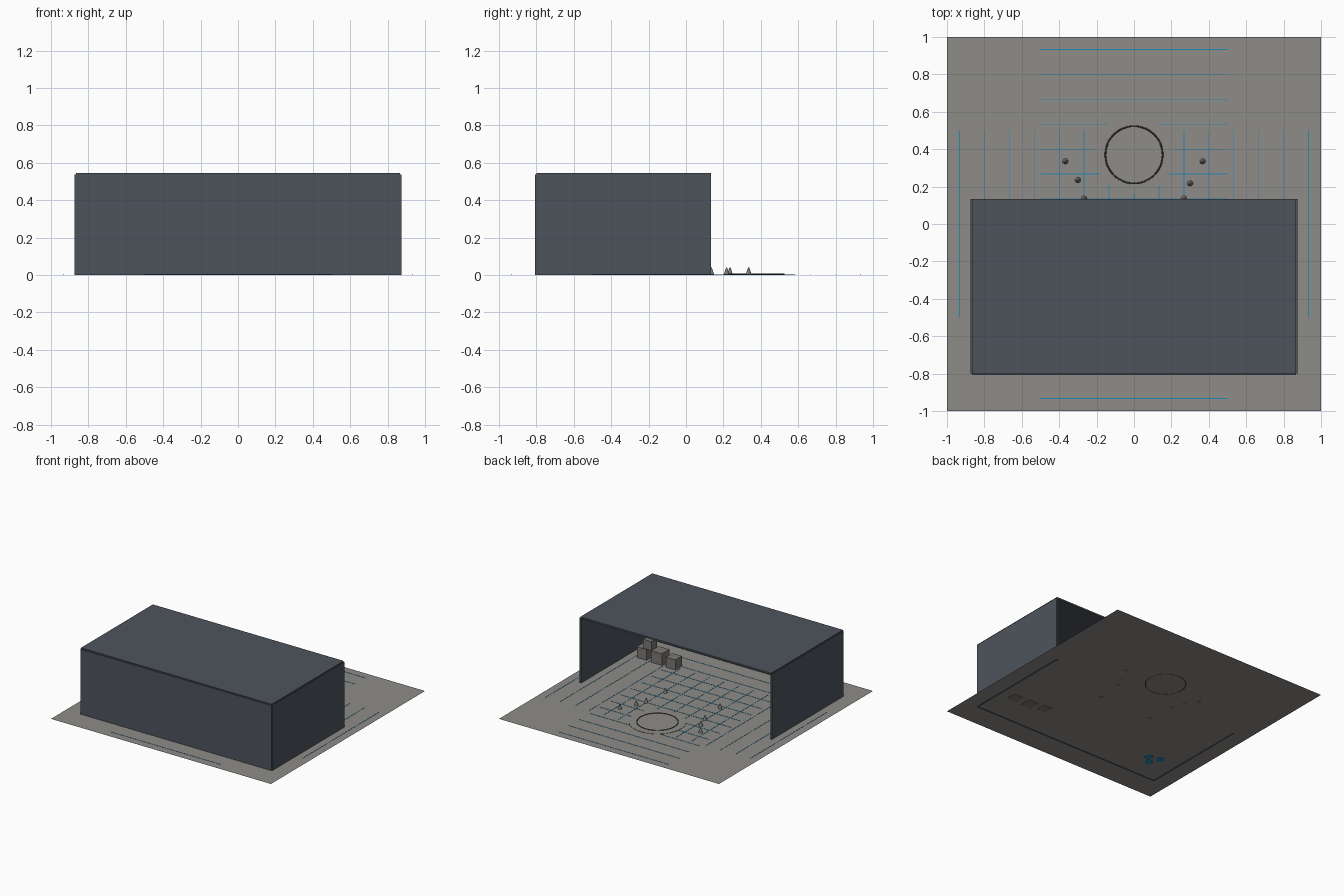
import bpy
import math

if "Cube" in bpy.data.objects:
    bpy.data.objects.remove(bpy.data.objects["Cube"])


def material(name, rgb):
    m = bpy.data.materials.new(name)
    m.diffuse_color = (*rgb, 1.0)
    m.use_nodes = True
    m.node_tree.nodes["Principled BSDF"].inputs["Base Color"].default_value = m.diffuse_color
    return m


CONCRETE = material("concrete grey", (0.275, 0.262, 0.245))
STEEL = material("slate steel", (0.076, 0.088, 0.108))
BLUE = material("marking blue", (0.02, 0.24, 0.46))
DARK = material("dark metal", (0.06, 0.057, 0.055))
CRATE = material("crate grey", (0.20, 0.19, 0.18))


def finish(name, mat):
    ob = bpy.context.object
    ob.name = name
    ob.data.materials.append(mat)
    return ob


def box(name, low, high, mat):
    mid = [(a + b) / 2 for a, b in zip(low, high)]
    bpy.ops.mesh.primitive_cube_add(size=1, location=mid)
    ob = finish(name, mat)
    ob.scale = [b - a for a, b in zip(low, high)]
    return ob


def cylinder(name, x, y, z0, z1, r, mat, sides=24, r_top=None):
    bpy.ops.mesh.primitive_cone_add(vertices=sides, radius1=r,
                                    radius2=r if r_top is None else r_top,
                                    depth=z1 - z0, location=(x, y, (z0 + z1) / 2))
    return finish(name, mat)


# Ground sheet
bpy.ops.mesh.primitive_plane_add(size=2, location=(0, 0, 0.002))
finish("ground", CONCRETE)

# Hangar: two side walls, closed front wall, flat roof, open towards +y
T = 0.0065
for side, label in ((-1, "left"), (1, "right")):
    x = side * 0.867
    box(f"{label}_wall", (x - T, -0.80, 0), (x + T, 0.133, 0.536), STEEL)
box("front_wall", (-0.867, -0.80 - T, 0), (0.867, -0.80 + T, 0.536), STEEL)
box("roof", (-0.867, -0.80, 0.532), (0.867, 0.133, 0.545), STEEL)

# Painted floor grid in both directions
W = 0.002
for i in range(-7, 8):
    p = i * 2 / 15
    box("floor_line_along", (p - W, -0.5, 0.0025), (p + W, 0.5, 0.004), BLUE)
    box("floor_line_across", (-0.5, p - W, 0.0025), (0.5, p + W, 0.004), BLUE)

# Landing pad with a raised ring
cylinder("landing_pad", 0, 0.37, 0.0025, 0.005, 0.213, CONCRETE, 48)
bpy.ops.mesh.primitive_torus_add(major_segments=48, minor_segments=8,
                                 major_radius=0.153, minor_radius=0.0045,
                                 location=(0, 0.37, 0.0045))
finish("landing_ring", DARK)

# Marker cones in two rows beside the pad
for x, y in ((0.367, 0.335), (0.30, 0.217), (0.267, 0.135), (0.25, -0.09),
             (-0.367, 0.335), (-0.30, 0.235), (-0.267, 0.135), (-0.24, -0.10)):
    cylinder("marker_cone", x, y, 0, 0.04, 0.016, CRATE, 12, 0.003)

# Crates, one of them stacked
for x, y, z, s in ((0.46, -0.50, 0, 0.085), (0.595, -0.515, 0, 0.097),
                   (0.735, -0.52, 0, 0.09), (0.68, -0.505, 0.097, 0.075)):
    h = s / 2
    box("crate", (x - h, y - h, z), (x + h, y + h, z + s), CRATE)

# Barrels in the other corner
for x, y in ((-0.61, -0.55), (-0.70, -0.525), (-0.66, -0.61)):
    ob = cylinder("barrel", x, y, 0, 0.10, 0.033, BLUE, 16)
    bpy.ops.object.shade_smooth_by_angle(angle=math.radians(35))
